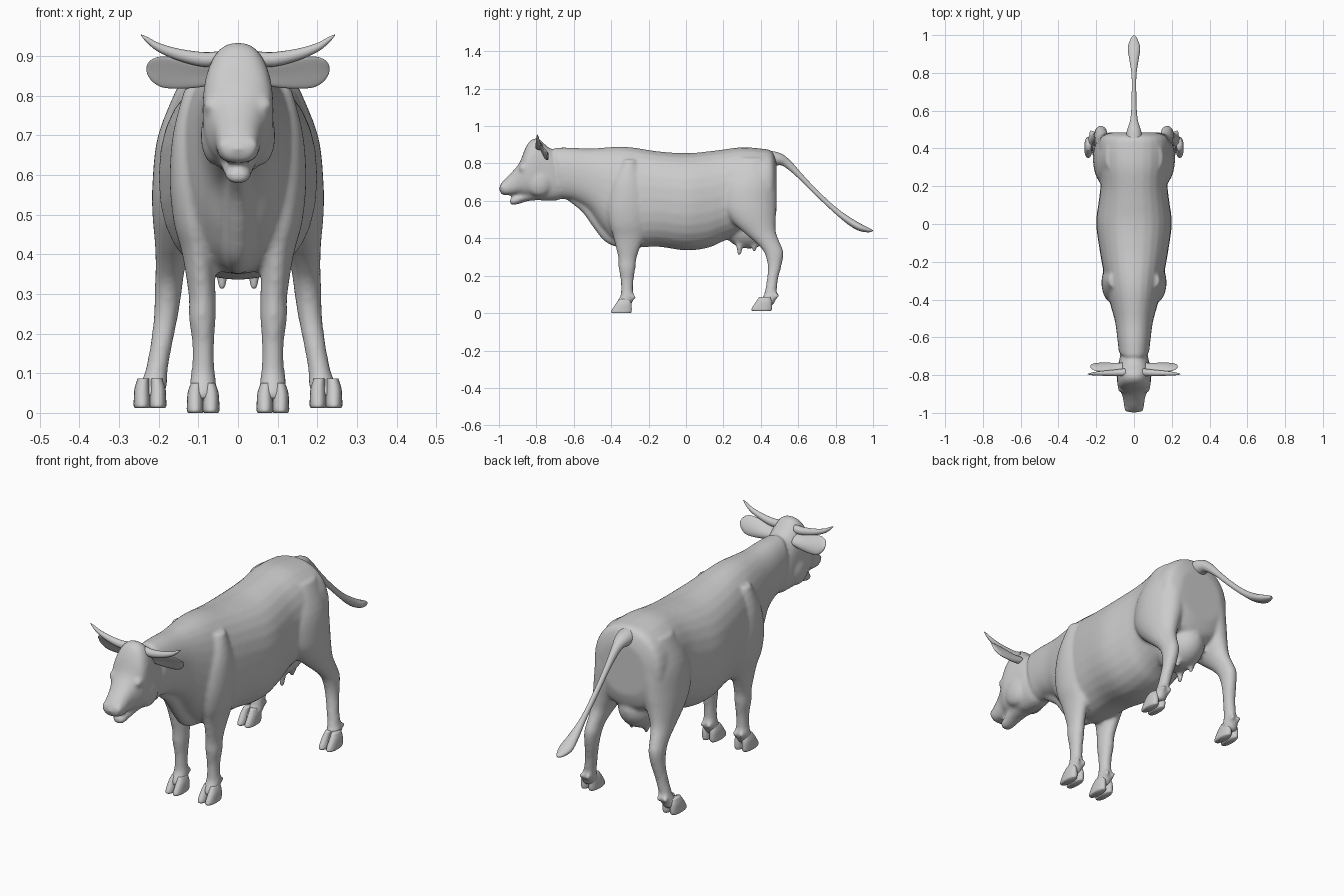
import bpy, bmesh, math
from mathutils import Vector, Matrix


def finish(name, bm):
    bmesh.ops.recalc_face_normals(bm, faces=bm.faces)
    me = bpy.data.meshes.new(name)
    bm.to_mesh(me)
    bm.free()
    me.polygons.foreach_set("use_smooth", [True] * len(me.polygons))
    ob = bpy.data.objects.new(name, me)
    bpy.context.collection.objects.link(ob)
    return ob


def spline(rows, steps):
    out = []
    for i in range(len(rows) - 1):
        p = [rows[max(0, min(len(rows) - 1, i + k))] for k in (-1, 0, 1, 2)]
        for s in range(steps):
            t = s / steps
            out.append([b + 0.5 * t * (c - a + t * (2*a - 5*b + 4*c - d + t * (3*(b - c) + d - a)))
                        for a, b, c, d in zip(*p)])
    return out + [list(rows[-1])]


# Skin a smooth tube; each row is a centre and two half-axis vectors
def loft(name, rows, power=2.0, steps=4, n=28, cup=0.0):
    bm = bmesh.new()
    rings = []
    for r in spline(rows, steps):
        c, u, v = Vector(r[0:3]), Vector(r[3:6]), Vector(r[6:9])
        ring = []
        for k in range(n):
            a = 2 * math.pi * k / n
            ca, sa = math.cos(a), math.sin(a)
            x = math.copysign(abs(ca) ** (2 / power), ca)
            y = math.copysign(abs(sa) ** (2 / power), sa)
            ring.append(bm.verts.new(c + u * (x - cup * y * y) + v * y))
        rings.append(ring)
    for a, b in zip(rings, rings[1:]):
        for k in range(n):
            bm.faces.new((a[k], a[(k + 1) % n], b[(k + 1) % n], b[k]))
    bm.faces.new(rings[0])
    bm.faces.new(rings[-1])
    return finish(name, bm)


def upright(rows):   # top y,z  bottom y,z  half width
    return [(0, (a + c) / 2, (b + d) / 2, w, 0, 0, 0, (a - c) / 2, (b - d) / 2)
            for a, b, c, d, w in rows]


def level(rows, s=1):   # x, front y, back y, z, half width
    return [(s * x, (a + b) / 2, z, w, 0, 0, 0, (b - a) / 2, 0) for x, a, b, z, w in rows]


def ball(name, loc, size):
    bm = bmesh.new()
    bmesh.ops.create_uvsphere(bm, u_segments=24, v_segments=14, radius=1,
                              matrix=Matrix.LocRotScale(Vector(loc), None, Vector(size)))
    return finish(name, bm)


skin = []

# Trunk and neck
skin.append(loft("trunk", upright([
    (-.70, .885, -.66, .61, .08), (-.62, .885, -.60, .60, .088), (-.52, .88, -.52, .55, .10),
    (-.44, .885, -.45, .45, .12), (-.36, .89, -.38, .38, .14), (-.28, .885, -.30, .35, .155),
    (-.15, .865, -.15, .355, .18), (0, .855, 0, .335, .20), (.12, .865, .12, .35, .187),
    (.2, .875, .2, .385, .178), (.3, .887, .3, .42, .185), (.4, .88, .4, .45, .19),
    (.46, .865, .46, .48, .175), (.485, .80, .485, .55, .12)]), power=2.25))

# Dewlap down the neck and chest
skin.append(loft("dewlap", upright([
    (-.62, .66, -.63, .60, .025), (-.53, .62, -.555, .54, .032), (-.45, .54, -.49, .45, .036),
    (-.38, .47, -.43, .38, .04), (-.30, .43, -.35, .35, .035), (-.24, .40, -.25, .36, .01)])))

# Head
skin.append(loft("head", upright([
    (-.70, .87, -.64, .63, .06), (-.74, .89, -.68, .605, .076), (-.79, .933, -.74, .60, .083),
    (-.83, .925, -.79, .605, .089), (-.86, .88, -.84, .62, .088), (-.89, .805, -.865, .625, .075),
    (-.93, .755, -.89, .635, .061), (-.965, .72, -.92, .632, .055), (-.99, .69, -.955, .63, .05),
    (-1.0, .665, -.985, .632, .033)]), power=2.4))
skin.append(loft("lower_jaw", upright([
    (-.78, .69, -.76, .605, .05), (-.85, .66, -.84, .60, .045), (-.89, .64, -.89, .585, .037),
    (-.925, .622, -.925, .577, .032), (-.944, .608, -.942, .585, .018)])))

for s in (-1, 1):
    # Brow, cheek and nostril swellings
    skin.append(ball("brow", (s * .066, -.868, .775), (.021, .025, .022)))
    skin.append(ball("cheek", (s * .058, -.785, .70), (.036, .07, .075)))
    skin.append(ball("nostril", (s * .031, -.973, .672), (.022, .023, .025)))
    # Shoulder and front leg
    skin.append(loft("front_leg", level([
        (.09, -.34, -.26, .82, .045), (.10, -.40, -.22, .70, .065), (.11, -.42, -.20, .58, .062),
        (.11, -.41, -.21, .48, .052), (.10, -.39, -.22, .41, .043), (.095, -.375, -.245, .35, .037),
        (.09, -.362, -.265, .29, .034), (.09, -.36, -.27, .24, .034), (.088, -.35, -.28, .18, .028),
        (.088, -.348, -.283, .12, .028), (.088, -.352, -.278, .09, .032),
        (.088, -.37, -.285, .06, .034), (.088, -.375, -.30, .035, .03)], s)))
    # Thigh and hind leg
    skin.append(loft("hind_leg", level([
        (.10, .27, .44, .83, .05), (.12, .20, .48, .70, .082), (.13, .19, .485, .58, .086),
        (.145, .235, .48, .50, .071), (.16, .31, .482, .43, .05), (.17, .38, .505, .37, .038),
        (.175, .42, .522, .32, .035), (.181, .437, .51, .25, .031), (.192, .432, .492, .18, .028),
        (.205, .42, .485, .11, .028), (.21, .41, .485, .085, .032), (.216, .39, .475, .06, .035),
        (.22, .38, .465, .04, .031)], s)))
    for d in (-1, 1):
        # Dewclaws and cloven hooves
        skin.append(ball("dewclaw", (s * .088 + d * .018, -.282, .085), (.011, .014, .015)))
        skin.append(ball("dewclaw", (s * .21 + d * .018, .484, .092), (.011, .014, .015)))
        for x, y, z in ((.088, -.40, 0), (.222, .35, .012)):
            cx = s * x + d * .02
            loft("hoof", level([
                (cx - d * .003, y + .042, y + .10, z + .075, .014),
                (cx, y + .025, y + .108, z + .05, .019), (cx, y + .005, y + .11, z + .02, .021),
                (cx, y, y + .108, z + .006, .021), (cx, y + .005, y + .104, z, .018)]), power=2.3)

# Udder and teats
skin.append(ball("udder", (0, .335, .46), (.10, .135, .115)))
for s in (-1, 1):
    for y, z in ((.285, .308), (.365, .33)):
        skin.append(loft("teat", level([
            (s * .04, y - .024, y + .024, .40, .024), (s * .04, y - .017, y + .017, .36, .017),
            (s * .04, y - .013, y + .013, z + .015, .013), (s * .04, y - .008, y + .008, z, .008)])))

# Fuse the body parts into one smooth hide
bpy.ops.object.select_all(action='DESELECT')
for ob in skin:
    ob.select_set(True)
body = skin[0]
bpy.context.view_layer.objects.active = body
bpy.ops.object.join()
body.name = "body"
fuse = body.modifiers.new("fuse", 'REMESH')
fuse.mode = 'VOXEL'
fuse.voxel_size = .009
fuse.use_smooth_shade = True
relax = body.modifiers.new("relax", 'SMOOTH')
relax.factor = .5
relax.iterations = 7

# Tail with tuft
loft("tail", upright([
    (.40, .875, .42, .78, .05), (.50, .857, .485, .79, .038), (.558, .815, .525, .783, .022),
    (.62, .745, .60, .722, .014), (.70, .66, .685, .637, .012), (.80, .567, .785, .543, .013),
    (.88, .51, .865, .475, .025), (.94, .475, .925, .44, .033), (.985, .452, .975, .432, .018),
    (1.0, .442, .998, .438, .003)]))

for s in (-1, 1):
    # Horn: x, y, z, radius
    loft("horn", [(s * x, y, z, 0, r, 0, -s * r * .3, 0, r) for x, y, z, r in (
        (.05, -.785, .893, .02), (.09, -.788, .892, .018), (.15, -.79, .904, .014),
        (.20, -.792, .922, .010), (.23, -.794, .942, .006), (.245, -.795, .954, .001))], n=16)
    # Ear: x, z, half height, half thickness
    loft("ear", [(s * x, -.752, z, 0, t, 0, 0, -h * .5, h) for x, z, h, t in (
        (.06, .853, .024, .016), (.10, .851, .030, .014), (.15, .856, .038, .012),
        (.19, .860, .039, .010), (.215, .864, .029, .008), (.228, .867, .014, .005),
        (.231, .868, .002, .001))], cup=.7)
